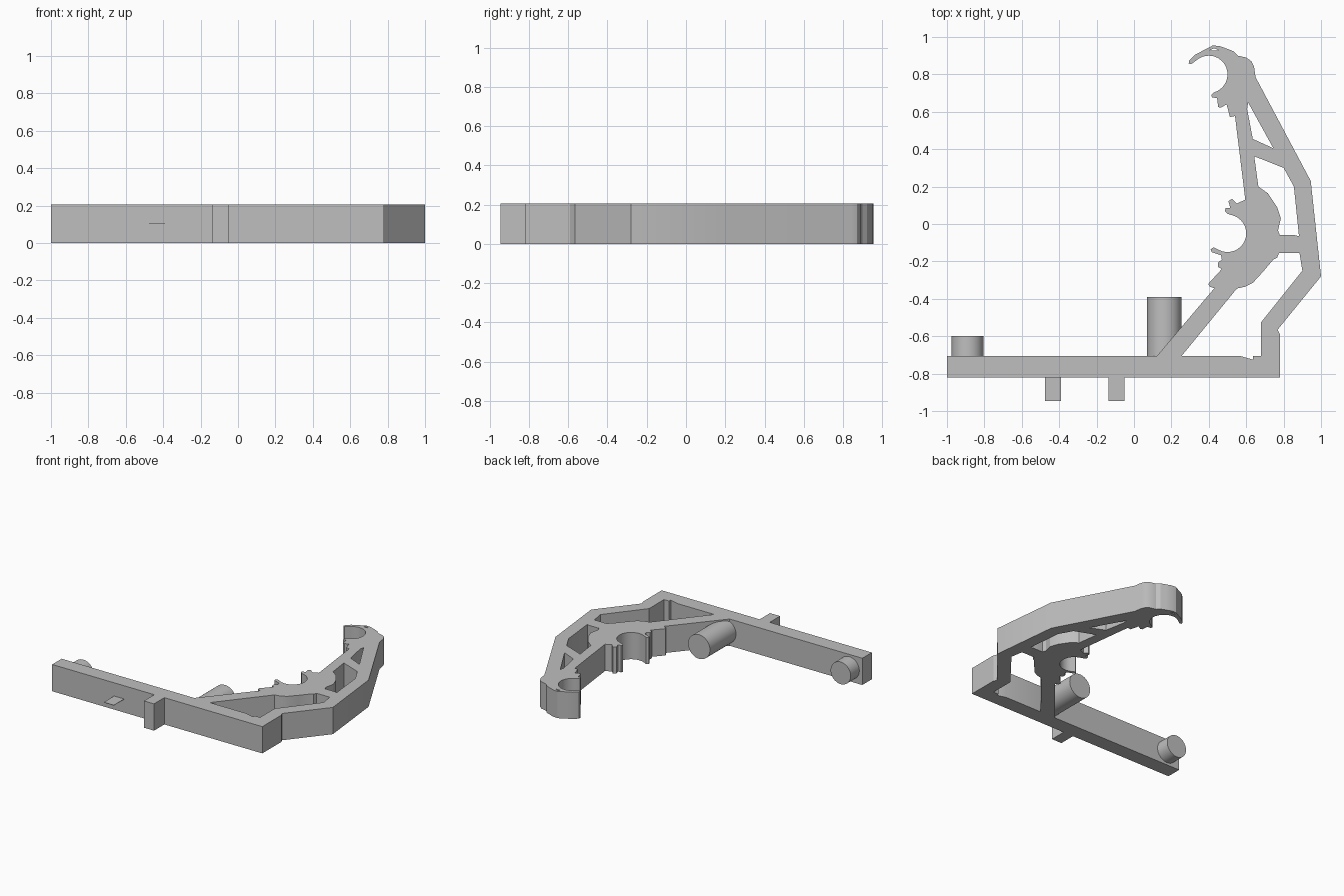
import bpy, bmesh, math
from mathutils import Matrix

if "Cube" in bpy.data.objects:
    bpy.data.objects.remove(bpy.data.objects["Cube"])

H = 0.205                      # thickness of the flat bracket
grey = bpy.data.materials.new("plain grey")
grey.diffuse_color = (0.52, 0.52, 0.52, 1)
grey.use_nodes = True
grey.node_tree.nodes["Principled BSDF"].inputs["Base Color"].default_value = grey.diffuse_color


def arc(cx, cy, r, a0, a1, n=20):
    """Points on a circle from angle a0 to a1, in degrees."""
    angles = [math.radians(a0 + (a1 - a0) * i / n) for i in range(n + 1)]
    return [(cx + r * math.cos(a), cy + r * math.sin(a)) for a in angles]


def finish(obj, angle=25):
    obj.data.materials.clear()
    obj.data.materials.append(grey)
    bpy.ops.object.select_all(action='DESELECT')
    obj.select_set(True)
    bpy.context.view_layer.objects.active = obj
    bpy.ops.object.shade_smooth_by_angle(angle=math.radians(angle))


def plate(name, loops):
    """Extrude an outline with holes from z = 0 to z = H."""
    cu = bpy.data.curves.new(name, 'CURVE')
    cu.dimensions = '2D'
    cu.fill_mode = 'BOTH'
    cu.extrude = H / 2
    for pts in loops:
        s = cu.splines.new('POLY')
        s.points.add(len(pts) - 1)
        for p, (x, y) in zip(s.points, pts):
            p.co = (x, y, 0, 1)
        s.use_cyclic_u = True
    obj = bpy.data.objects.new(name, cu)
    bpy.context.collection.objects.link(obj)
    bpy.context.view_layer.objects.active = obj
    obj.select_set(True)
    bpy.ops.object.convert(target='MESH')
    obj = bpy.context.view_layer.objects.active
    bm = bmesh.new()
    bm.from_mesh(obj.data)
    bmesh.ops.translate(bm, verts=bm.verts, vec=(0, 0, H / 2))
    bmesh.ops.remove_doubles(bm, verts=bm.verts, dist=1e-4)
    bmesh.ops.recalc_face_normals(bm, faces=bm.faces)
    bm.to_mesh(obj.data)
    bm.free()
    finish(obj)


def box(name, x0, x1, y0, y1, z0, z1):
    bm = bmesh.new()
    bmesh.ops.create_cube(bm, size=1)
    for v in bm.verts:
        v.co = (x1 if v.co.x > 0 else x0, y1 if v.co.y > 0 else y0,
                z1 if v.co.z > 0 else z0)
    me = bpy.data.meshes.new(name)
    bm.to_mesh(me)
    bm.free()
    obj = bpy.data.objects.new(name, me)
    bpy.context.collection.objects.link(obj)
    finish(obj)


def round_peg(name, x, r, y0, y1):
    """Cylinder lying along y."""
    bm = bmesh.new()
    bmesh.ops.create_cone(bm, cap_ends=True, segments=40, radius1=r, radius2=r,
                          depth=y1 - y0,
                          matrix=Matrix.Translation((x, (y0 + y1) / 2, H / 2))
                          @ Matrix.Rotation(math.pi / 2, 4, 'X'))
    me = bpy.data.meshes.new(name)
    bm.to_mesh(me)
    bm.free()
    obj = bpy.data.objects.new(name, me)
    bpy.context.collection.objects.link(obj)
    finish(obj)


# Outline pieces, counter-clockwise
beam_and_back = [(-1, -0.82), (0.78, -0.82), (0.78, -0.59), (0.768, -0.565),
                 (1.0, -0.28), (0.945, 0.23), (0.65, 0.785)]
hook_outside = [(0.642, 0.84), (0.628, 0.87), (0.6, 0.89), (0.555, 0.9),
                (0.535, 0.922), (0.495, 0.938), (0.455, 0.952), (0.42, 0.954),
                (0.375, 0.93), (0.325, 0.905), (0.295, 0.875), (0.292, 0.858),
                (0.305, 0.855), (0.32, 0.865)]
hook_inside = arc(0.4, 0.8, 0.1, 125, -62)
hook_teeth = [(0.425, 0.702), (0.413, 0.69), (0.418, 0.676), (0.444, 0.674),
              (0.45, 0.625), (0.465, 0.622), (0.495, 0.64), (0.513, 0.572),
              (0.54, 0.577)]
clip_upper = [(0.595, 0.13), (0.55, 0.11), (0.525, 0.135), (0.505, 0.122),
              (0.515, 0.085), (0.49, 0.085), (0.485, 0.07), (0.5, 0.055)]
clip_inside = arc(0.5, -0.05, 0.1, 75, -115)
clip_lower = [(0.425, -0.125), (0.41, -0.135), (0.415, -0.15), (0.465, -0.167),
              (0.47, -0.19), (0.45, -0.205), (0.45, -0.23), (0.47, -0.24),
              (0.397, -0.32), (0.405, -0.335), (0.43, -0.343)]
strut_foot = [(0.123, -0.705), (-1, -0.705)]
outline = (beam_and_back + hook_outside + hook_inside + hook_teeth
           + clip_upper + clip_inside + clip_lower + strut_foot)

# Openings of the truss
low_hole = [(0.255, -0.705), (0.55, -0.345), (0.595, -0.335), (0.635, -0.315),
            (0.69, -0.255), (0.745, -0.19), (0.765, -0.18), (0.775, -0.155),
            (0.885, -0.155), (0.9, -0.25), (0.68, -0.525), (0.68, -0.705),
            (0.637, -0.705), (0.635, -0.725), (0.565, -0.705)]
mid_hole = [(0.643, 0.362), (0.8, 0.3), (0.855, 0.2), (0.882, -0.065),
            (0.86, -0.06), (0.78, -0.06), (0.77, -0.035), (0.785, 0.03),
            (0.765, 0.09), (0.715, 0.165), (0.665, 0.2)]
top_hole = [(0.61, 0.65), (0.745, 0.405), (0.635, 0.455), (0.605, 0.615)]
hook_slit = [(0.405, 0.928), (0.43, 0.94), (0.455, 0.928)]

plate("bracket", [outline, low_hole, mid_hole, top_hole, hook_slit])

# Pegs on the beam
box("front_peg", -0.135, -0.05, -0.945, -0.82, 0, H)
box("front_thin_tab", -0.475, -0.39, -0.945, -0.82, 0.101, 0.104)
round_peg("short_round_peg", -0.89, 0.085, -0.71, -0.6)
round_peg("long_round_peg", 0.1625, 0.0925, -0.71, -0.39)
